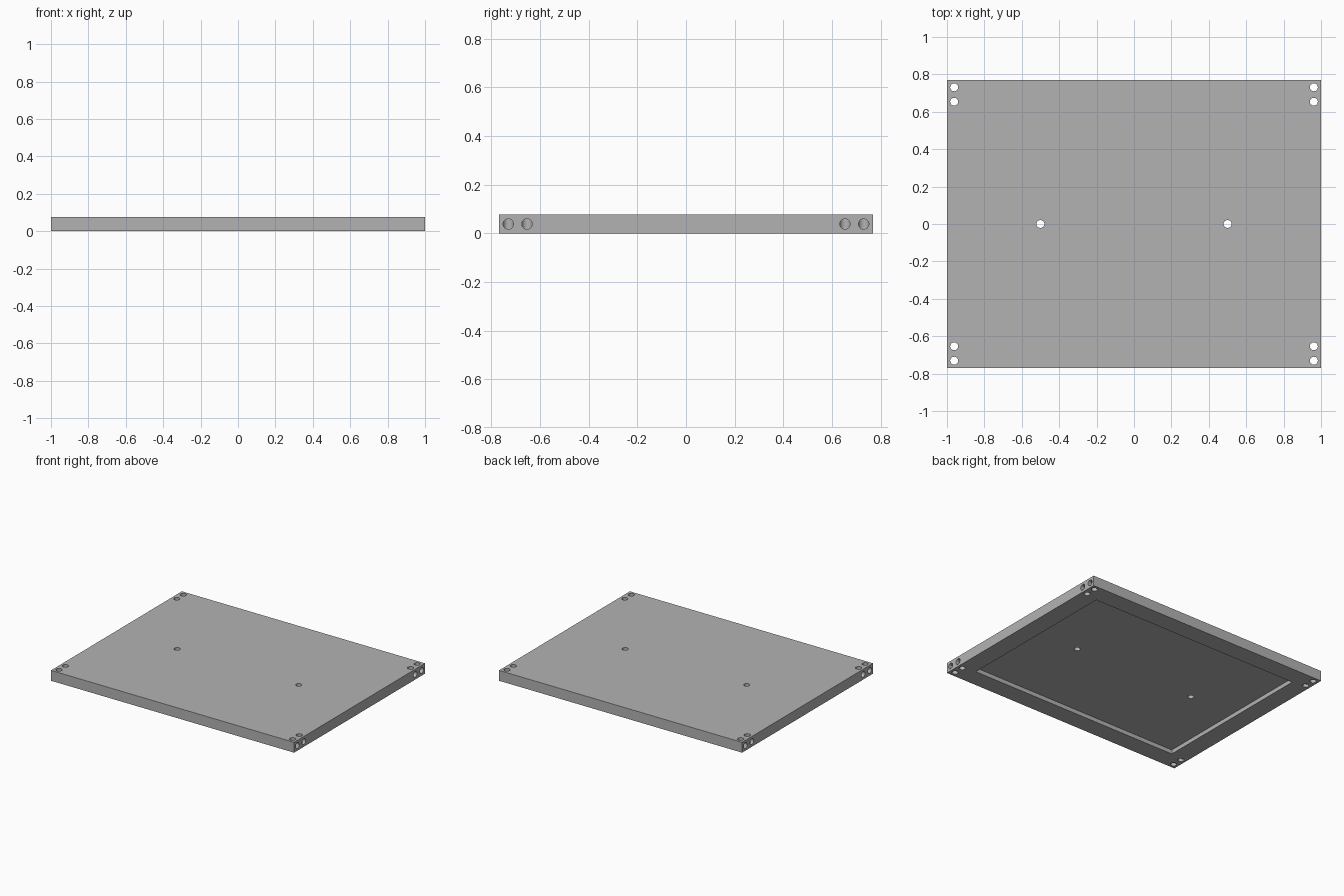
import bpy, math
from mathutils import Vector

cube = bpy.data.objects.get("Cube")
if cube:
    bpy.data.objects.remove(cube, do_unlink=True)

MM = 1 / 130                      # plate is laid out on a 260 x 200 x 10 grid
HALF_X, HALF_Y, THICK = 130, 100, 10
HOLE_R = 2.75

grey = bpy.data.materials.new("plain_grey")
grey.use_nodes = True
colour = (0.45, 0.45, 0.45, 1)
grey.diffuse_color = colour
grey.node_tree.nodes["Principled BSDF"].inputs["Base Color"].default_value = colour


def box(name, size, centre):
    bpy.ops.mesh.primitive_cube_add(size=1, location=Vector(centre) * MM)
    ob = bpy.context.object
    ob.name = name
    ob.scale = Vector(size) * MM
    bpy.ops.object.transform_apply(location=True, rotation=False, scale=True)
    ob.data.materials.append(grey)
    return ob


def drill(name, centre, depth, rotation=(0, 0, 0)):
    bpy.ops.mesh.primitive_cylinder_add(vertices=32, radius=HOLE_R * MM, depth=depth * MM,
                                        location=Vector(centre) * MM, rotation=rotation)
    ob = bpy.context.object
    ob.name = name
    ob.data.materials.append(grey)
    return ob


plate = box("base_plate", (2 * HALF_X, 2 * HALF_Y, THICK), (0, 0, THICK / 2))

# Shallow rectangular pocket in the underside
cutters = [box("pocket_cutter", (224, 164, 10), (0, 0, -1))]

# Two central through holes, plus paired corner holes with cross holes from the ends
for sx in (-1, 1):
    cutters.append(drill("centre_hole_cutter", (sx * 65, 0, 5), 30))
    for y in (-95, -85, 85, 95):
        cutters.append(drill("corner_hole_cutter", (sx * 125, y, 5), 30))
        cutters.append(drill("end_hole_cutter", (sx * 130, y, 5), 10,
                             (0, math.pi / 2, 0)))

for cutter in cutters:
    mod = plate.modifiers.new(cutter.name, "BOOLEAN")
    mod.operation = "DIFFERENCE"
    mod.solver = "EXACT"
    mod.object = cutter
    bpy.context.view_layer.objects.active = plate
    bpy.ops.object.modifier_apply(modifier=mod.name)
    bpy.data.objects.remove(cutter, do_unlink=True)

# Round hole walls, crisp edges
bpy.ops.object.select_all(action="DESELECT")
plate.select_set(True)
bpy.context.view_layer.objects.active = plate
bpy.ops.object.shade_smooth_by_angle(angle=math.radians(30))
